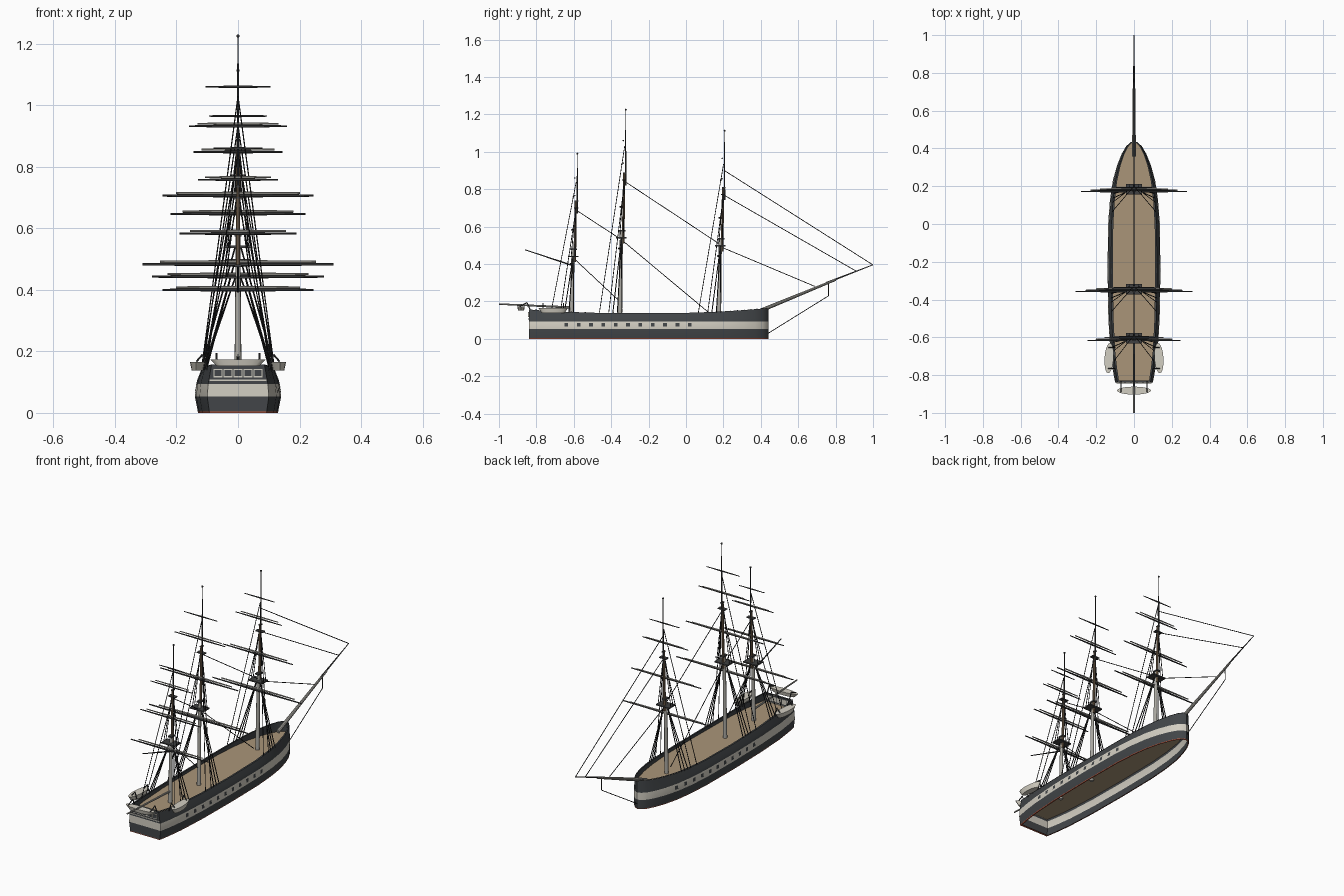
import bpy, bmesh, math
from mathutils import Vector, Matrix

if "Cube" in bpy.data.objects:
    bpy.data.objects.remove(bpy.data.objects["Cube"])


def material(name, rgb):
    m = bpy.data.materials.new(name)
    m.use_nodes = True
    m.diffuse_color = (*rgb, 1)
    m.node_tree.nodes["Principled BSDF"].inputs["Base Color"].default_value = (*rgb, 1)
    return m


SLATE = material("slate paint", (.054, .060, .065))
CREAM = material("cream paint", (.65, .62, .54))
RED = material("red waterline", (.54, .11, .055))
DECK = material("deck planking", (.40, .30, .19))
MAST = material("pale grey mast", (.41, .40, .365))
WOOD = material("brown wood", (.22, .15, .09))
SPAR = material("dark spar", (.05, .051, .052))
ROPE = material("black rope", (.017, .017, .018))


def finish(bm, name, *mats, smooth=True):
    bmesh.ops.recalc_face_normals(bm, faces=bm.faces)
    mesh = bpy.data.meshes.new(name)
    bm.to_mesh(mesh)
    bm.free()
    for m in mats:
        mesh.materials.append(m)
    ob = bpy.data.objects.new(name, mesh)
    bpy.context.collection.objects.link(ob)
    if smooth:
        bpy.ops.object.select_all(action='DESELECT')
        ob.select_set(True)
        bpy.context.view_layer.objects.active = ob
        bpy.ops.object.shade_smooth_by_angle(angle=math.radians(35))


def rod(bm, a, b, r1, r2=None, sides=6):
    a, b = Vector(a), Vector(b)
    d = b - a
    mat = Matrix.Translation((a + b) / 2) @ d.to_track_quat('Z', 'Y').to_matrix().to_4x4()
    bmesh.ops.create_cone(bm, cap_ends=True, segments=sides, radius1=r1,
                          radius2=r1 if r2 is None else r2, depth=d.length, matrix=mat)


def box(bm, centre, size):
    mat = Matrix.Translation(centre) @ Matrix.Diagonal((*size, 1))
    bmesh.ops.create_cube(bm, size=1, matrix=mat)


# Hull plan: (y, half width) from stern to bow
PLAN = [(-.84, .10), (-.77, .113), (-.68, .125), (-.5, .136), (-.25, .14), (0, .137), (.13, .127),
        (.23, .112), (.31, .09), (.37, .066), (.41, .043), (.432, .02), (.44, 0)]


def half_width(y):
    for (y0, w0), (y1, w1) in zip(PLAN, PLAN[1:]):
        if y <= y1:
            return w0 + (w1 - w0) * (y - y0) / (y1 - y0)
    return 0


def rail_z(y):
    t = y + .15
    return .137 + (.028 * (t / .59) ** 2 if t > 0 else .02 * abs(t / .69) ** 3)


outline = [(w, y) for y, w in PLAN] + [(-w, y) for y, w in PLAN[-2::-1]]


# Flat ring between two scaled copies of the hull outline
def outline_ring(name, mat, outer, inner, height):
    b = bmesh.new()
    a = [b.verts.new((x * outer, y, height(y))) for x, y in outline]
    c = [b.verts.new((x * inner, y * .985, height(y))) for x, y in outline]
    for i in range(len(outline)):
        j = (i + 1) % len(outline)
        b.faces.new((a[i], a[j], c[j], c[i]))
    finish(b, name, mat, smooth=False)


# Hull shell, open below, painted in horizontal bands
LEVELS = [(0, .928), (.004, .933), (.053, 1), (.094, .97), (.11, .94), (None, .86)]
bm = bmesh.new()
rings = [[bm.verts.new((x * s, y, rail_z(y) if z is None else z)) for x, y in outline] for z, s in LEVELS]
for k, index in enumerate((2, 0, 1, 0, 0)):
    low, high = rings[k], rings[k + 1]
    for i in range(len(outline)):
        j = (i + 1) % len(outline)
        bm.faces.new((low[i], low[j], high[j], high[i])).material_index = index
finish(bm, "hull", SLATE, CREAM, RED)
outline_ring("rail_cap", SLATE, .87, .80, lambda y: rail_z(y) + .001)
outline_ring("keel_rim", RED, .928, .885, lambda y: 0)

# Deck
bm = bmesh.new()
bm.faces.new([bm.verts.new((x * .945, y, .105)) for x, y in outline])
finish(bm, "deck", DECK, smooth=False)

# Gun ports painted on the cream band, set further aft on the left side
bm = bmesh.new()
for side, first in ((-1, -.42), (1, -.64)):
    for i in range(11):
        y = first + i * .066
        corners = ((y - .01, .065), (y + .01, .065), (y + .01, .085), (y - .01, .085))
        bm.faces.new([bm.verts.new((side * (half_width(cy) * (1 - (cz - .053) * .73) + .0015), cy, cz))
                      for cy, cz in corners[::-side]])
finish(bm, "gun_ports", SLATE, smooth=False)

# Stern gallery windows
frames, panes = bmesh.new(), bmesh.new()
box(frames, (0, -.841, .106), (.186, .005, .005))
for i in range(5):
    x = (i - 2) * .0325
    box(frames, (x, -.841, .129), (.029, .005, .027))
    box(panes, (x, -.843, .129), (.0215, .005, .0195))
finish(frames, "stern_window_frames", CREAM, smooth=False)
finish(panes, "stern_window_panes", SLATE, smooth=False)


# Ship's boats: oval tubs with flared sides, hung on davits
def boat(name, centre, length, width, depth, angle):
    b = bmesh.new()
    bmesh.ops.create_cone(b, cap_ends=True, segments=20, radius1=.38, radius2=.5, depth=1)
    b.transform(Matrix.Translation(centre) @ Matrix.Rotation(angle, 4, 'Z')
                @ Matrix.Diagonal((length, width, depth, 1)))
    finish(b, name, CREAM)


boat("stern_boat", (0, -.882, .163), .18, .042, .022, 0)
davits = bmesh.new()
for side, label in ((-1, "right"), (1, "left")):
    boat(label + "_boat", (side * .132, -.71, .152), .16, .048, .028, math.pi / 2 + side * .06)
    rod(davits, (side * .07, -.83, .15), (side * .07, -.85, .193), .003)
    rod(davits, (side * .07, -.85, .193), (side * .07, -.89, .174), .003)
    for y in (-.765, -.655):
        rod(davits, (side * .10, y, .14), (side * .115, y, .19), .003)
        rod(davits, (side * .115, y, .19), (side * .135, y, .167), .003)
finish(davits, "davits", SPAR)

# Masts: foot y, lower top z, crosstree z, truck z, and (height, half span) of each yard
MASTS = {
    "mizzen": (-.612, .44, .70, .99, ((.40, .245), (.583, .19), (.758, .13), (.86, .08))),
    "main": (-.353, .54, .85, 1.225, ((.483, .31), (.706, .245), (.932, .16), (1.06, .105))),
    "fore": (.176, .497, .772, 1.113, ((.443, .28), (.647, .22), (.848, .145), (.965, .095))),
}
for name, (y, top, cross, truck, yards) in MASTS.items():
    bm = bmesh.new()
    rod(bm, (0, y, .095), (0, y + .008, top + .04), .0115, .008, 12)
    finish(bm, name + "_lower_mast", MAST)
    bm = bmesh.new()
    rod(bm, (0, y + .017, top - .03), (0, y + .022, cross + .04), .0075, .0055, 8)
    finish(bm, name + "_topmast", WOOD)
    bm = bmesh.new()
    rod(bm, (0, y + .03, cross - .03), (0, y + .031, truck), .004, .002, 8)
    bmesh.ops.create_uvsphere(bm, u_segments=8, v_segments=6, radius=.0055,
                              matrix=Matrix.Translation((0, y + .031, truck)))
    finish(bm, name + "_topgallant_mast", SPAR)

    # Platforms, caps and crosstrees
    bm = bmesh.new()
    box(bm, (0, y + .008, top), (.085, .056, .007))
    box(bm, (0, y + .012, top + .038), (.022, .034, .008))
    box(bm, (0, y + .024, cross), (.045, .024, .005))
    box(bm, (0, y + .026, cross + .036), (.012, .02, .006))
    finish(bm, name + "_tops", SPAR, smooth=False)

    # Tapered yards with a paler studding boom above each of the lower three
    yard, boom = bmesh.new(), bmesh.new()
    for i, (z, span) in enumerate(yards):
        yy = y - .004 + .007 * i
        r = .003 + span * .012
        for side in (-1, 1):
            rod(yard, (0, yy, z), (side * span, yy, z), r, r * .55)
            if i < 3:
                rod(boom, (0, yy + .007, z + .008), (side * span * .82, yy + .007, z + .008), r * .9, r * .55)
    finish(yard, name + "_yards", SPAR)
    finish(boom, name + "_studding_booms", MAST)

    # Shrouds and backstays
    bm = bmesh.new()
    for side in (-1, 1):
        for i in range(3):
            by = y + .01 - i * .024
            rod(bm, (side * half_width(by) * .87, by, .14), (side * .009, y + .008, top), .0026)
        for i in range(2):
            rod(bm, (side * .04, y + .018 - i * .02, top), (side * .005, y + .022, cross), .002)
        for back, z in ((.06, cross), (.11, cross + (truck - cross) * .48)):
            rod(bm, (side * half_width(y - back) * .87, y - back, .14), (0, y + .025, z), .002)
    finish(bm, name + "_shrouds", ROPE)

# Bowsprit, jib boom and dolphin striker
bm = bmesh.new()
rod(bm, (0, .36, .135), (0, .80, .316), .011, .006, 10)
finish(bm, "bowsprit", MAST)
bm = bmesh.new()
rod(bm, (0, .75, .299), (0, 1, .396), .005, .002, 8)
rod(bm, (0, .762, .305), (0, .762, .23), .003, .002)
finish(bm, "jib_boom", SPAR)

# Spanker boom and gaff
bm = bmesh.new()
rod(bm, (0, -.615, .168), (0, -1, .186), .006, .004, 8)
finish(bm, "spanker_boom", MAST)
bm = bmesh.new()
rod(bm, (0, -.615, .395), (0, -.86, .476), .004, .0025, 8)
finish(bm, "spanker_gaff", SPAR)

# Fore-and-aft stays as (y, z) end pairs
STAYS = [(.205, .90, 1, .395), (.2, .77, .91, .362), (.19, .49, .69, .28), (-.325, .84, .19, .50),
         (-.345, .53, .14, .125), (-.59, .69, -.345, .53), (-.605, .435, -.365, .21),
         (.762, .23, .44, .03)]
bm = bmesh.new()
for y0, z0, y1, z1 in STAYS:
    rod(bm, (0, y0, z0), (0, y1, z1), .002)
finish(bm, "stays", ROPE)
